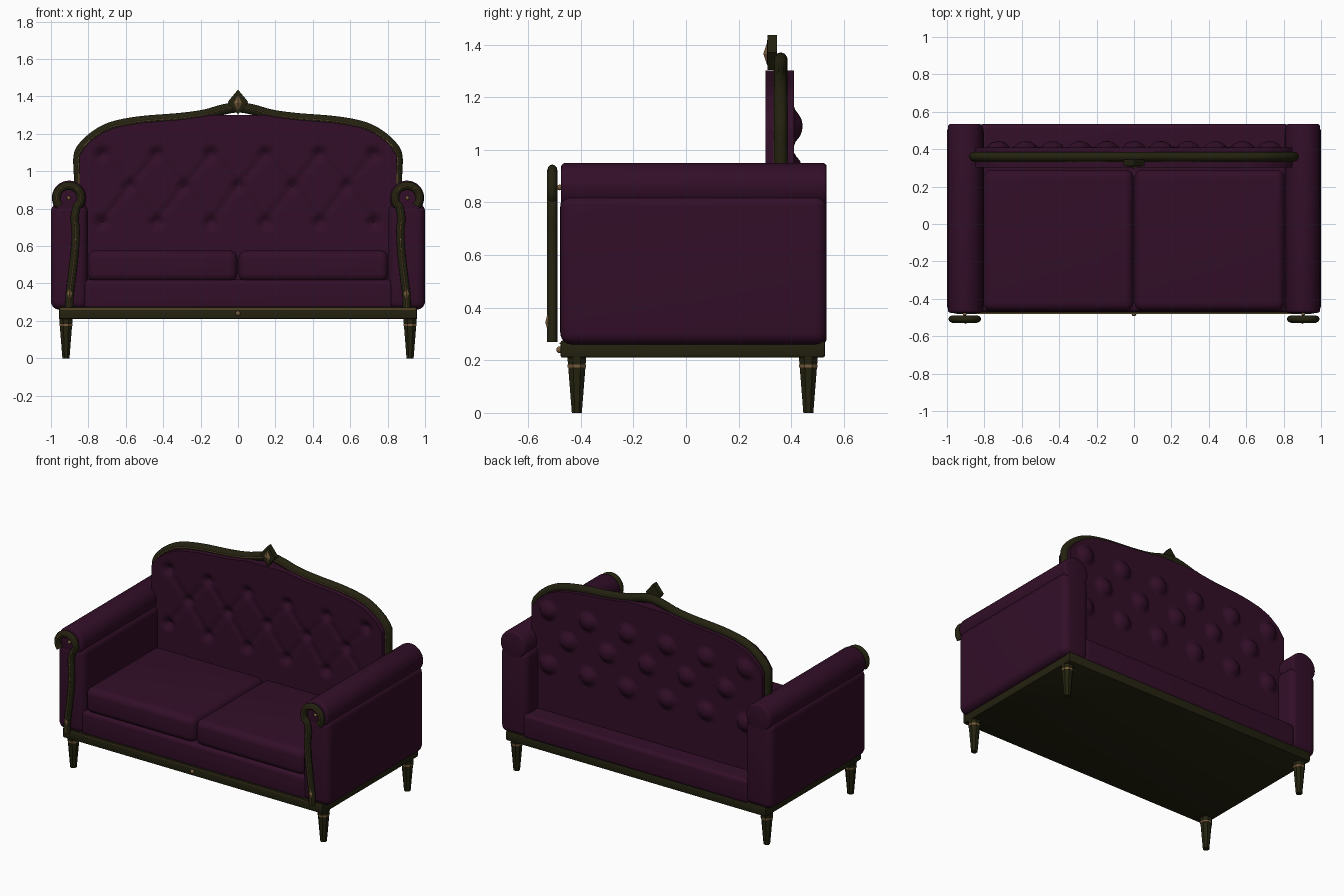
import bpy, bmesh, math
from mathutils import Vector, Matrix

if "Cube" in bpy.data.objects:
    bpy.data.objects.remove(bpy.data.objects["Cube"])


def material(name, rgb):
    m = bpy.data.materials.new(name)
    m.diffuse_color = (*rgb, 1)
    m.use_nodes = True
    m.node_tree.nodes["Principled BSDF"].inputs["Base Color"].default_value = m.diffuse_color
    return m


PURPLE = material("plum velvet", (0.032, 0.0045, 0.021))
WOOD = material("dark olive wood", (0.017, 0.016, 0.005))
GOLD = material("antique gold", (0.19, 0.11, 0.045))


def finish(name, bm, mat, angle=35):
    bmesh.ops.recalc_face_normals(bm, faces=bm.faces)
    me = bpy.data.meshes.new(name)
    bm.to_mesh(me)
    bm.free()
    me.materials.append(mat)
    ob = bpy.data.objects.new(name, me)
    bpy.context.collection.objects.link(ob)
    bpy.ops.object.select_all(action='DESELECT')
    ob.select_set(True)
    bpy.context.view_layer.objects.active = ob
    bpy.ops.object.shade_smooth_by_angle(angle=math.radians(angle))
    return ob


def box(name, x, y, z, mat, bevel=0.0, seg=5):
    bm = bmesh.new()
    size = (x[1] - x[0], y[1] - y[0], z[1] - z[0])
    mid = Vector((sum(x) / 2, sum(y) / 2, sum(z) / 2))
    bmesh.ops.create_cube(bm, size=1, matrix=Matrix.Translation(mid) @ Matrix.Diagonal((*size, 1)))
    if bevel:
        bmesh.ops.bevel(bm, geom=bm.edges[:], offset=bevel, segments=seg, profile=0.5, affect='EDGES')
    return finish(name, bm, mat)


def smooth_path(pts, n=6):
    """Catmull-Rom through (x, z) points."""
    p = [Vector(q) for q in pts]
    p = [2 * p[0] - p[1]] + p + [2 * p[-1] - p[-2]]
    out = []
    for a, b, c, d in zip(p, p[1:], p[2:], p[3:]):
        for i in range(n):
            t = i / n
            out.append(0.5 * (2 * b + (c - a) * t + (2 * a - 5 * b + 4 * c - d) * t * t
                              + (3 * b - a - 3 * c + d) * t ** 3))
    return out + [p[-2]]


def sweep(name, path, y, rn, ry, mat, sides=12):
    """Elliptical moulding along a path in the xz plane."""
    bm = bmesh.new()
    rings = []
    for i, p in enumerate(path):
        t = (path[min(i + 1, len(path) - 1)] - path[max(i - 1, 0)]).normalized()
        ring = []
        for k in range(sides):
            a = math.tau * k / sides
            q = p + Vector((-t.y, t.x)) * rn * math.cos(a)
            ring.append(bm.verts.new((q.x, y + ry * math.sin(a), q.y)))
        rings.append(ring)
    for r, s in zip(rings, rings[1:]):
        for k in range(sides):
            j = (k + 1) % sides
            bm.faces.new((r[k], r[j], s[j], s[k]))
    bm.faces.new(rings[0])
    bm.faces.new(rings[-1])
    return finish(name, bm, mat, 50)


def diamond(name, c, rx, rz, y0, y1, tip, mat):
    """Flat rhombus with a pointed front."""
    bm = bmesh.new()
    ring = [(rx, 0), (0, rz), (-rx, 0), (0, -rz)]
    f = [bm.verts.new((c[0] + u, y0, c[1] + v)) for u, v in ring]
    b = [bm.verts.new((c[0] + u, y1, c[1] + v)) for u, v in ring]
    top = bm.verts.new((c[0], y0 - tip, c[1]))
    bm.faces.new(b)
    for k in range(4):
        j = (k + 1) % 4
        bm.faces.new((f[k], f[j], b[j], b[k]))
        bm.faces.new((f[k], f[j], top))
    return finish(name, bm, mat, 20)


def stud(name, c, r, depth):
    bm = bmesh.new()
    bmesh.ops.create_uvsphere(bm, u_segments=12, v_segments=8, radius=1,
                              matrix=Matrix.Translation(c) @ Matrix.Diagonal((r, depth, r, 1)))
    return finish(name, bm, GOLD)


def frustum(name, x, y, z0, z1, r0, r1, mat):
    """Eight-sided tapered piece with flats facing the axes; r is the half width."""
    k = 1 / math.cos(math.pi / 8)
    bm = bmesh.new()
    bmesh.ops.create_cone(bm, cap_ends=True, segments=8, radius1=r0 * k, radius2=r1 * k, depth=z1 - z0,
                          matrix=Matrix.Translation((x, y, (z0 + z1) / 2)) @ Matrix.Rotation(math.pi / 8, 4, 'Z'))
    return finish(name, bm, mat, 20)


# Base rail, seat base and cushions
box("base_rail", (-0.957, 0.957), (-0.477, 0.528), (0.21, 0.275), WOOD, 0.008, 2)
box("rail_gold_line", (-0.95, 0.95), (-0.480, -0.474), (0.262, 0.265), GOLD)
stud("rail_stud", (0, -0.48, 0.24), 0.013, 0.013)
box("seat_base", (-0.83, 0.83), (-0.47, 0.535), (0.26, 0.42), PURPLE, 0.025)
for s in (-1, 1):
    side = "left" if s < 0 else "right"
    x = sorted((s * 0.003, s * 0.805))
    box(side + "_cushion", x, (-0.465, 0.29), (0.408, 0.577), PURPLE, 0.045, 6)

# Legs with gold collars
for s in (-1, 1):
    for y, n in ((-0.415, "front"), (0.465, "back")):
        frustum(n + "_leg", s * 0.92, y, 0, 0.215, 0.019, 0.036, WOOD)
        frustum(n + "_leg_collar", s * 0.92, y, 0.172, 0.184, 0.0345, 0.0355, GOLD)

# Arms with rolled tops and carved scroll fronts
for s in (-1, 1):
    x = sorted((s * 0.803, s * 1.0))
    box("arm_body", x, (-0.478, 0.535), (0.26, 0.83), PURPLE, 0.045, 6)
    bm = bmesh.new()
    bmesh.ops.create_cone(bm, cap_ends=True, segments=40, radius1=0.092, radius2=0.092, depth=1.01,
                          matrix=Matrix.Translation((s * 0.903, 0.03, 0.858)) @ Matrix.Rotation(math.pi / 2, 4, 'X'))
    rims = [e for e in bm.edges if any(len(f.verts) > 4 for f in e.link_faces)]
    bmesh.ops.bevel(bm, geom=rims, offset=0.015, segments=3, profile=0.5, affect='EDGES')
    finish("arm_roll", bm, PURPLE)
    pts = [(0.905 + 0.065 * math.cos(math.radians(a)), 0.857 + 0.065 * math.sin(math.radians(a)))
           for a in range(-40, 231, 18)]
    pts += [(0.873, 0.75), (0.868, 0.68), (0.872, 0.58), (0.886, 0.45), (0.9, 0.34), (0.902, 0.27)]
    path = smooth_path([(s * u, v) for u, v in pts], 4)
    sweep("arm_scroll", path, -0.508, 0.022, 0.019, WOOD)
    sweep("arm_scroll_gold_line", path, -0.526, 0.003, 0.003, GOLD, 6)
    diamond("arm_leaf", (s * 0.9, 0.345), 0.014, 0.04, -0.524, -0.515, 0.011, GOLD)
    stud("arm_stud", (s * 0.905, -0.48, 0.857), 0.011, 0.01)

# Carved top frame of the back
half = [(0.85, 0.88), (0.85, 0.98), (0.85, 1.09), (0.805, 1.155), (0.73, 1.212), (0.645, 1.245),
        (0.51, 1.268), (0.31, 1.284), (0.18, 1.302), (0.086, 1.328), (0, 1.342)]
arch = smooth_path([(-u, v) for u, v in half] + half[-2::-1])
sweep("back_frame", arch, 0.36, 0.028, 0.026, WOOD, 16)
sweep("back_frame_gold_line", arch, 0.335, 0.003, 0.003, GOLD, 6)
diamond("crest_finial", (0, 1.37), 0.055, 0.067, 0.31, 0.345, 0.004, WOOD)
diamond("crest_jewel", (0, 1.365), 0.022, 0.042, 0.308, 0.315, 0.014, GOLD)

# Tufted back panel: dents in front, matching bulges behind
buttons = [(0.145 * k, z) for z in (0.73, 1.09) for k in (-5, -3, -1, 1, 3, 5)]
buttons += [(0.145 * k, 0.92) for k in (-4, -2, 0, 2, 4)]
creases = [(Vector(a), Vector(b)) for a in buttons for b in buttons
           if b[1] > a[1] and abs(a[0] - b[0]) < 0.2 and b[1] - a[1] < 0.25 and abs(a[0] - b[0]) > 0.1]


def dent(x, z):
    p = Vector((x, z))
    d = min((p - Vector(b)).length for b in buttons)
    c = 1.0
    for a, b in creases:
        t = max(0, min(1, (p - a).dot(b - a) / (b - a).length_squared))
        c = min(c, (p - a.lerp(b, t)).length)
    return max(0.04 * max(0, 1 - d / 0.055) ** 1.5, 0.009 * max(0, 1 - c / 0.025))


def bulge(x, z):
    d = min((Vector((x, z)) - Vector(b)).length for b in buttons)
    return 0.033 * max(0, 1 - (d / 0.06) ** 2) ** 0.7


def top_at(x):
    x = abs(x)
    for (x1, z1), (x0, z0) in zip(half[2:], half[3:]):
        if x0 <= x <= x1:
            return min(1.302, z0 + (z1 - z0) * (x - x0) / (x1 - x0) - 0.008)
    return 1.08


NX, NZ, LOW = 110, 60, 0.41
bm = bmesh.new()
front, back = [], []
for i in range(NX + 1):
    x = -0.848 + 1.696 * i / NX
    h = top_at(x) - LOW
    zs = [LOW + h * j / NZ for j in range(NZ + 1)]
    front.append([bm.verts.new((x, 0.302 + dent(x, z), z)) for z in zs])
    back.append([bm.verts.new((x, 0.41 + bulge(x, z), z)) for z in zs])
for g in (front, back):
    for i in range(NX):
        for j in range(NZ):
            bm.faces.new((g[i][j], g[i + 1][j], g[i + 1][j + 1], g[i][j + 1]))
for j in (0, NZ):
    for i in range(NX):
        bm.faces.new((front[i][j], front[i + 1][j], back[i + 1][j], back[i][j]))
for i in (0, NX):
    for j in range(NZ):
        bm.faces.new((front[i][j], front[i][j + 1], back[i][j + 1], back[i][j]))
finish("tufted_back", bm, PURPLE, 50)
